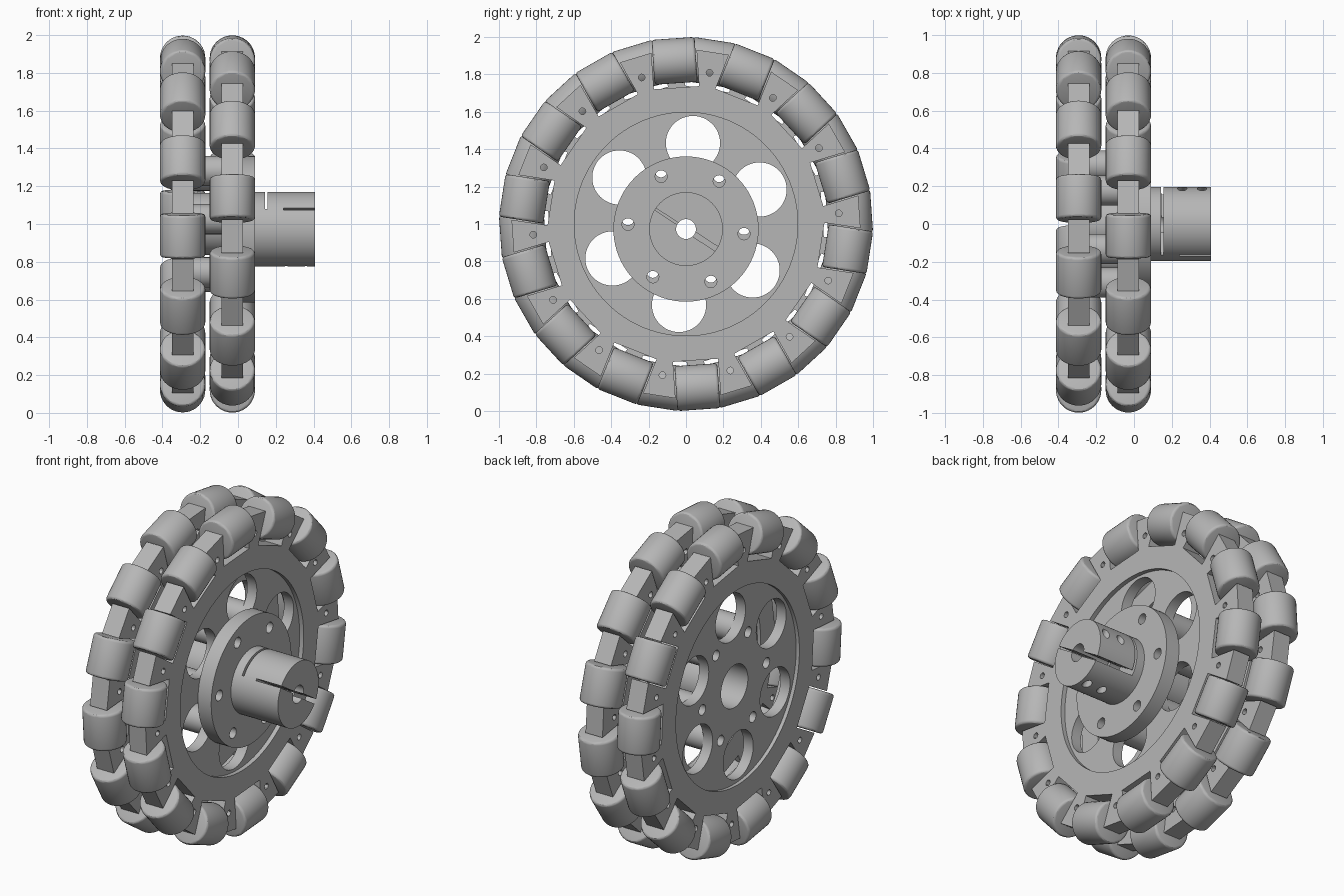
import bpy, bmesh
from math import cos, sin, pi, radians
from mathutils import Matrix, Vector

cube = bpy.data.objects.get("Cube")
if cube:
    bpy.data.objects.remove(cube, do_unlink=True)

grey = bpy.data.materials.new("plain grey")
grey.use_nodes = True
grey.diffuse_color = (0.47, 0.47, 0.47, 1)
grey.node_tree.nodes["Principled BSDF"].inputs["Base Color"].default_value = grey.diffuse_color

# Local x, y, z become world y, z, x, so every profile faces along the axle
AXLE = Matrix(((0, 0, 1, 0), (1, 0, 0, 0), (0, 1, 0, 0), (0, 0, 0, 1)))
WHEEL_Z, HUB_Z = 1.0, 0.973
ROLLERS = 14
STEP = 2 * pi / ROLLERS
BOLT = radians(-4.7)


def add(name, mesh, matrix):
    obj = bpy.data.objects.new(name, mesh)
    bpy.context.scene.collection.objects.link(obj)
    obj.matrix_world = matrix
    if not mesh.materials:
        mesh.materials.append(grey)
    return obj


def smooth(obj):
    bpy.ops.object.select_all(action='DESELECT')
    obj.select_set(True)
    bpy.context.view_layer.objects.active = obj
    bpy.ops.object.shade_smooth_by_angle(angle=radians(30))
    return obj


def baked(obj):
    bpy.context.view_layer.update()
    return bpy.data.meshes.new_from_object(obj.evaluated_get(bpy.context.evaluated_depsgraph_get()))


def circle(r, cx=0, cy=0, n=48):
    return [(cx + r * cos(2 * pi * i / n), cy + r * sin(2 * pi * i / n)) for i in range(n)]


def ring_of(r, dist, count, phase, n=24):
    angles = [phase + 2 * pi * k / count for k in range(count)]
    return [circle(r, dist * cos(a), dist * sin(a), n) for a in angles]


def plate(name, loops, x0, x1, z):
    """Flat plate along the axle; the first loop is the outline, the rest are holes."""
    curve = bpy.data.curves.new(name, 'CURVE')
    curve.dimensions, curve.fill_mode = '2D', 'BOTH'
    curve.extrude = (x1 - x0) / 2
    for loop in loops:
        spline = curve.splines.new('POLY')
        spline.points.add(len(loop) - 1)
        for point, (u, v) in zip(spline.points, loop):
            point.co = (u, v, 0, 1)
        spline.use_cyclic_u = True
    temp = bpy.data.objects.new(name + "_profile", curve)
    bpy.context.scene.collection.objects.link(temp)
    mesh = baked(temp)
    bpy.data.objects.remove(temp, do_unlink=True)
    bm = bmesh.new()
    bm.from_mesh(mesh)
    bmesh.ops.remove_doubles(bm, verts=bm.verts, dist=1e-5)
    bmesh.ops.recalc_face_normals(bm, faces=bm.faces)
    bm.to_mesh(mesh)
    bm.free()
    return smooth(add(name, mesh, Matrix.Translation(((x0 + x1) / 2, 0, z)) @ AXLE))


def cylinder_mesh(name, r, length, bevel=0, n=40):
    bm = bmesh.new()
    bmesh.ops.create_cone(bm, cap_ends=True, segments=n, radius1=r, radius2=r, depth=length)
    if bevel:
        rims = [e for e in bm.edges if abs(e.verts[0].co.z - e.verts[1].co.z) < 1e-5]
        bmesh.ops.bevel(bm, geom=rims, offset=bevel, segments=3, profile=0.5, affect='EDGES')
    mesh = bpy.data.meshes.new(name)
    bm.to_mesh(mesh)
    bm.free()
    return mesh


def box_mesh(size):
    bm = bmesh.new()
    bmesh.ops.create_cube(bm, size=1)
    bmesh.ops.scale(bm, vec=size, verts=bm.verts)
    mesh = bpy.data.meshes.new("cutter")
    bm.to_mesh(mesh)
    bm.free()
    return mesh


def cut(obj, cutter_mesh, matrix):
    cutter = add("cutter", cutter_mesh, matrix)
    cutter.hide_render = True
    mod = obj.modifiers.new("cut", 'BOOLEAN')
    mod.operation, mod.solver, mod.object = 'DIFFERENCE', 'EXACT', cutter
    mesh = baked(obj)
    obj.modifiers.clear()
    obj.data = mesh
    bpy.data.objects.remove(cutter, do_unlink=True)


def spoked_outline(phase):
    """Rim outline with a square pocket under each roller and a wedge spoke between."""
    points = []
    for k in range(ROLLERS):
        a = phase + k * STEP
        for rad, tan in ((0.925, -0.121), (0.73, -0.121), (0.73, 0.121), (0.925, 0.121)):
            points.append((rad * cos(a) - tan * sin(a), rad * sin(a) + tan * cos(a)))
    return points


# Rollers and the two wheels, the second turned by half a step
roller_mesh = cylinder_mesh("roller", 0.12, 0.23, bevel=0.016)
for side, x, phase in (("left", -0.03, radians(94)), ("right", -0.293, radians(94) + STEP / 2)):
    spoke_holes = ring_of(0.018, 0.818, ROLLERS, phase + STEP / 2, 12)
    plate(side + "_rim", [spoked_outline(phase), circle(0.597, n=96)] + spoke_holes,
          x - 0.057, x + 0.057, WHEEL_Z)
    plate(side + "_web",
          [circle(0.6, n=96), circle(0.13)] + ring_of(0.145, 0.434, 6, radians(85.1), 48)
          + ring_of(0.032, 0.311, 6, BOLT), x - 0.035, x + 0.03, WHEEL_Z)
    for k in range(ROLLERS):
        a = phase + k * STEP
        radial = Vector((0, cos(a), sin(a)))
        tangent = Vector((0, -sin(a), cos(a)))
        turn = tangent.to_track_quat('Z', 'X').to_matrix().to_4x4()
        place = Matrix.Translation(Vector((x, 0, WHEEL_Z)) + 0.874 * radial) @ turn
        roller = add(f"{side}_roller_{k + 1}", roller_mesh, place)
        if k == 0:
            smooth(roller)

# Spacers joining the wheels
plate("center_spacer", [circle(0.165), circle(0.13)], -0.265, -0.063, WHEEL_Z)
for k in range(6):
    a = BOLT + k * pi / 3
    u, v = 0.311 * cos(a), 0.311 * sin(a)
    plate(f"bolt_spacer_{k + 1}", [circle(0.08, u, v), circle(0.032, u, v, 24)],
          -0.265, -0.063, WHEEL_Z)

# Hub flange and clamping sleeve
plate("hub_flange", [circle(0.388, n=80), circle(0.053)] + ring_of(0.032, 0.311, 6, BOLT),
      0.0, 0.09, HUB_Z)
sleeve = plate("hub_sleeve", [circle(0.197, n=72), circle(0.053, n=36)], 0.088, 0.408, HUB_Z)

# Clamp slits and screw holes; the frame has x along the slit, y across it, z along the axle
clamp = Matrix.Translation((0, 0, HUB_Z)) @ AXLE @ Matrix.Rotation(radians(-33), 4, 'Z')
at = Matrix.Translation
cut(sleeve, box_mesh((0.3, 0.028, 0.3)), clamp @ at((0.15, 0, 0.295)))
cut(sleeve, box_mesh((0.3, 0.012, 0.3)), clamp @ at((-0.15, 0, 0.39)))
cut(sleeve, box_mesh((0.6, 0.3, 0.013)), clamp @ at((0, 0.15, 0.15)))
for depth in (0.255, 0.36):
    cut(sleeve, cylinder_mesh("cutter", 0.025, 0.6, n=24),
        clamp @ at((0.125, 0, depth)) @ Matrix.Rotation(pi / 2, 4, 'X'))
smooth(sleeve)
